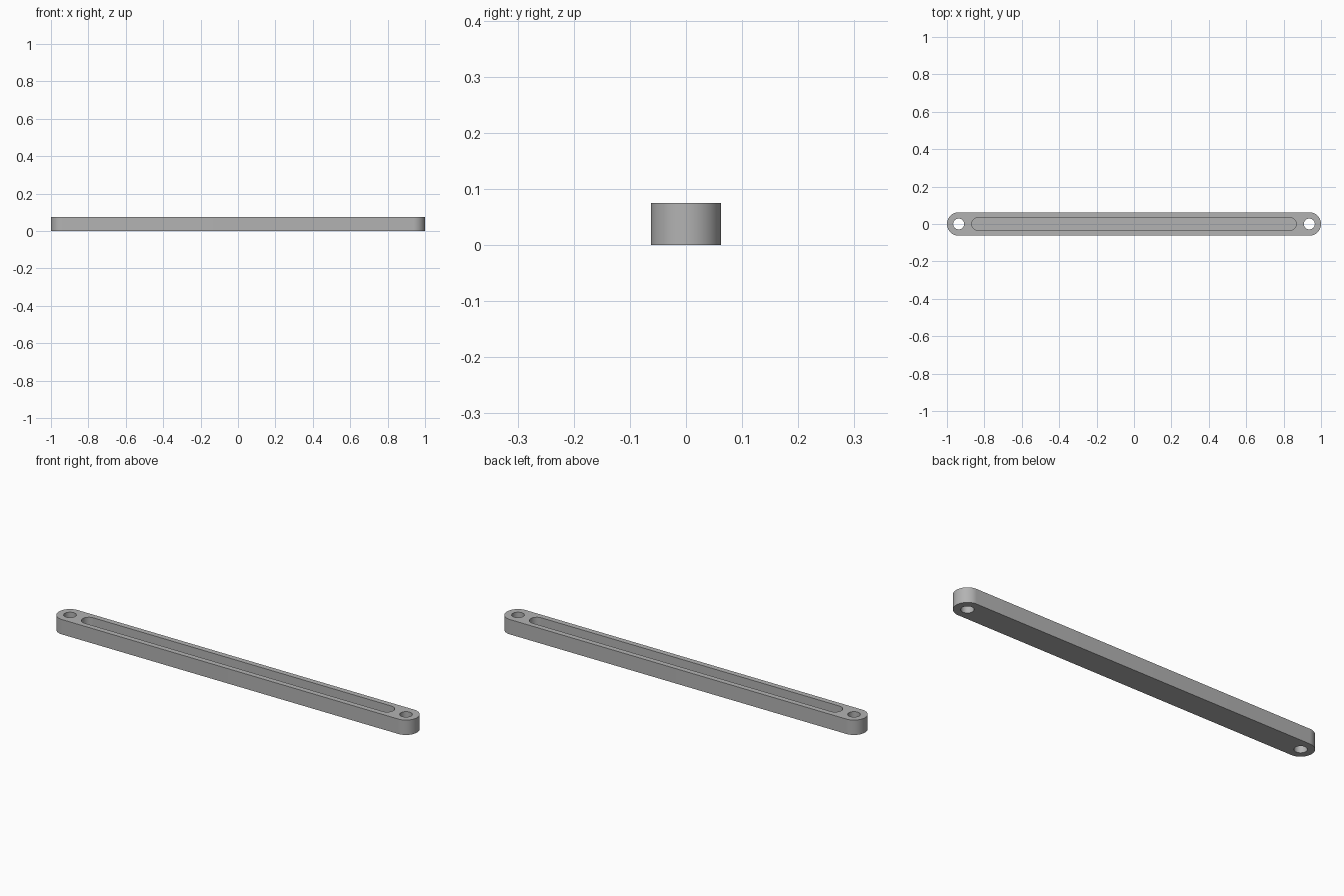
import bpy, bmesh, math

cube = bpy.data.objects.get("Cube")
if cube:
    bpy.data.objects.remove(cube, do_unlink=True)

HEIGHT, RADIUS, FLOOR = 0.075, 0.0625, 0.025
PIVOT = 1 - RADIUS          # centre of each rounded end
SLOT_RADIUS, SLOT_END = 0.035, 0.867
HOLE_RADIUS = 0.029

grey = bpy.data.materials.new("plain grey")
grey.use_nodes = True
colour = (0.45, 0.45, 0.45, 1)
grey.diffuse_color = colour
grey.node_tree.nodes["Principled BSDF"].inputs["Base Color"].default_value = colour


def capsule(name, centre, radius, bottom, top, steps=32):
    """Upright prism with two rounded ends, or a cylinder if centre is 0."""
    bm = bmesh.new()
    points = []
    for side in (1, -1):
        for i in range(steps + (1 if centre else 0)):
            a = -math.pi / 2 + math.pi * i / steps
            points.append((side * (centre + radius * math.cos(a)),
                           side * radius * math.sin(a), bottom))
    base = bm.faces.new([bm.verts.new(p) for p in points])
    walls = bmesh.ops.extrude_face_region(bm, geom=[base])
    raised = [v for v in walls["geom"] if isinstance(v, bmesh.types.BMVert)]
    bmesh.ops.translate(bm, verts=raised, vec=(0, 0, top - bottom))
    bmesh.ops.recalc_face_normals(bm, faces=bm.faces)
    mesh = bpy.data.meshes.new(name)
    bm.to_mesh(mesh)
    bm.free()
    mesh.materials.append(grey)
    obj = bpy.data.objects.new(name, mesh)
    bpy.context.collection.objects.link(obj)
    return obj


# Bar with rounded ends
bar = capsule("link_bar", PIVOT, RADIUS, 0, HEIGHT)

# Groove in the top and a through hole at each end
cutters = [capsule("groove_cutter", SLOT_END - SLOT_RADIUS, SLOT_RADIUS, FLOOR, HEIGHT + 0.05)]
for side, label in ((1, "left"), (-1, "right")):
    hole = capsule(label + "_hole_cutter", 0, HOLE_RADIUS, -0.05, HEIGHT + 0.05)
    hole.location.x = side * PIVOT
    cutters.append(hole)

bpy.context.view_layer.objects.active = bar
bar.select_set(True)
for cutter in cutters:
    cut = bar.modifiers.new(cutter.name, "BOOLEAN")
    cut.operation, cut.solver, cut.object = "DIFFERENCE", "EXACT", cutter
    bpy.ops.object.modifier_apply(modifier=cut.name)
    bpy.data.objects.remove(cutter, do_unlink=True)

bpy.ops.object.shade_smooth_by_angle(angle=math.radians(30))
